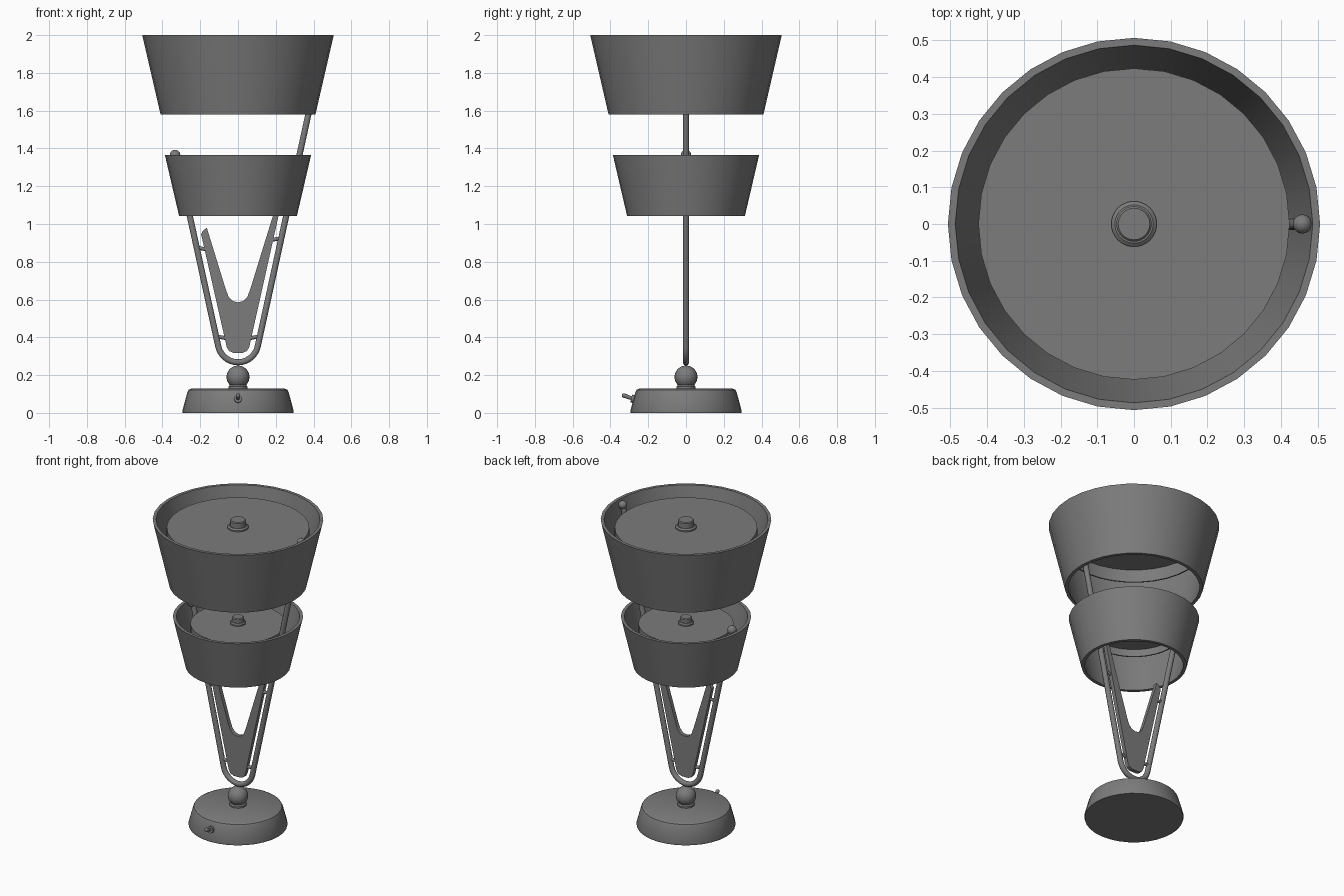
import bpy, bmesh, math
from mathutils import Vector

if "Cube" in bpy.data.objects:
    bpy.data.objects.remove(bpy.data.objects["Cube"], do_unlink=True)

# One dark grey for the whole lamp
grey = bpy.data.materials.new("dark_grey")
grey.use_nodes = True
GREY = (0.2, 0.2, 0.2, 1)
grey.diffuse_color = GREY
grey.node_tree.nodes["Principled BSDF"].inputs["Base Color"].default_value = GREY


def finish(name, bm, angle=35):
    bmesh.ops.recalc_face_normals(bm, faces=bm.faces)
    mesh = bpy.data.meshes.new(name)
    bm.to_mesh(mesh)
    bm.free()
    mesh.materials.append(grey)
    obj = bpy.data.objects.new(name, mesh)
    bpy.context.collection.objects.link(obj)
    bpy.ops.object.select_all(action='DESELECT')
    obj.select_set(True)
    bpy.context.view_layer.objects.active = obj
    bpy.ops.object.shade_smooth_by_angle(angle=math.radians(angle))
    return obj


def lathe(name, profile, sides=32, closed=False):
    """Spin an (r, z) profile round the z axis."""
    bm = bmesh.new()
    verts = [bm.verts.new((r, 0, z)) for r, z in profile]
    pairs = list(zip(verts, verts[1:])) + ([(verts[-1], verts[0])] if closed else [])
    edges = [bm.edges.new(p) for p in pairs]
    bmesh.ops.spin(bm, geom=verts + edges, cent=(0, 0, 0), axis=(0, 0, 1),
                   angle=math.tau, steps=sides)
    bmesh.ops.remove_doubles(bm, verts=bm.verts, dist=1e-4)
    return finish(name, bm)


def ball(name, centre, radius):
    bm = bmesh.new()
    bmesh.ops.create_uvsphere(bm, u_segments=20, v_segments=12, radius=radius)
    bmesh.ops.translate(bm, vec=centre, verts=bm.verts)
    return finish(name, bm)


def rod(name, a, b, r1, r2=None):
    a, b = Vector(a), Vector(b)
    bm = bmesh.new()
    bmesh.ops.create_cone(bm, cap_ends=True, segments=14, radius1=r1,
                          radius2=r1 if r2 is None else r2, depth=(b - a).length)
    bm.transform((b - a).to_track_quat('Z', 'Y').to_matrix().to_4x4())
    bmesh.ops.translate(bm, vec=(a + b) / 2, verts=bm.verts)
    return finish(name, bm)


# Base, collar and ball joint
lathe("base", [(0, 0), (0.293, 0), (0.295, 0.01), (0.268, 0.11), (0.262, 0.122),
               (0.245, 0.13), (0, 0.13)])
lathe("collar", [(0, 0.13), (0.05, 0.13), (0.05, 0.14), (0.04, 0.15), (0.04, 0.165), (0, 0.165)])
ball("ball_joint", (0, 0, 0.19), 0.061)

# Toggle switch on the front of the base
rod("switch_nut", (0, -0.255, 0.068), (0, -0.29, 0.076), 0.021)
rod("switch_lever", (0, -0.285, 0.076), (0, -0.328, 0.092), 0.009, 0.012)
ball("switch_tip", (0, -0.328, 0.092), 0.012)

# Bent tube frame: two slanted legs joined by an arc
SLOPE, ARC, ARC_Z = 0.218, 0.107, 0.375
TUBE = 0.017


def leg_x(z):
    return 0.028 + SLOPE * z


tilt = math.atan(SLOPE)
path = [(-leg_x(1.365), 1.365)]
steps = 14
for i in range(steps + 1):
    a = math.pi + tilt + (math.pi - 2 * tilt) * i / steps
    path.append((ARC * math.cos(a), ARC_Z + ARC * math.sin(a)))
path.append((leg_x(1.975), 1.975))
curve = bpy.data.curves.new("tube_path", 'CURVE')
curve.dimensions = '3D'
curve.bevel_depth, curve.bevel_resolution = TUBE, 3
curve.use_fill_caps = True
spline = curve.splines.new('POLY')
spline.points.add(len(path) - 1)
for point, (x, z) in zip(spline.points, path):
    point.co = (x, 0, z, 1)
helper = bpy.data.objects.new("tube_helper", curve)
bpy.context.collection.objects.link(helper)
tube_mesh = bpy.data.meshes.new_from_object(helper.evaluated_get(bpy.context.evaluated_depsgraph_get()))
bm = bmesh.new()
bm.from_mesh(tube_mesh)
bpy.data.objects.remove(helper)
bpy.data.meshes.remove(tube_mesh)
finish("tube_frame", bm, 45)
ball("left_tube_tip", (leg_x(1.975), 0, 1.974), 0.026)
ball("right_tube_tip", (-leg_x(1.4), 0, 1.365), 0.028)

# Flat forked plate inside the frame, one arm longer
outline = [(-0.165, 0.98), (-0.185, 0.965), (-0.195, 0.945), (-0.06, 0.35), (-0.048, 0.328),
           (-0.025, 0.318), (0.025, 0.318), (0.048, 0.328), (0.06, 0.35), (0.245, 1.18),
           (0.23, 1.19), (0.065, 0.655), (0.05, 0.615), (0.028, 0.592), (0, 0.585),
           (-0.028, 0.592), (-0.05, 0.615), (-0.065, 0.655)]
bm = bmesh.new()
face = bm.faces.new([bm.verts.new((x, -0.011, z)) for x, z in outline])
out = bmesh.ops.extrude_face_region(bm, geom=[face])
bmesh.ops.translate(bm, vec=(0, 0.026, 0),
                    verts=[g for g in out["geom"] if isinstance(g, bmesh.types.BMVert)])
finish("forked_plate", bm)

# Pins holding the plate to the tube
for name, side, z in (("lower_left_pin", 1, 0.4), ("lower_right_pin", -1, 0.4),
                      ("upper_left_pin", 1, 0.92), ("upper_right_pin", -1, 0.87)):
    x = leg_x(z)
    rod(name, (side * x, 0, z + 0.005), (side * (x - 0.055), 0, z - 0.005), 0.01)


# Shades, each with an inner diffuser cap and a finial
def shade(level, r_low, r_top, z_low, z_top, r_disc, z_disc, skirt, knob, flange):
    wall = 0.02
    lathe(level + "_shade", [(r_low, z_low), (r_top, z_top), (r_top - wall, z_top),
                             (r_low - wall, z_low)], closed=True)
    thin = 0.008
    lathe(level + "_diffuser", [(0, z_disc), (r_disc, z_disc), (r_disc, z_disc - skirt),
                                (r_disc - thin, z_disc - skirt),
                                (r_disc - thin, z_disc - thin), (0, z_disc - thin)])
    lathe(level + "_finial", [(0, z_disc), (flange, z_disc), (flange, z_disc + 0.008),
                              (knob + 0.004, z_disc + 0.016), (knob, z_disc + 0.016),
                              (knob, z_top - 0.006), (knob - 0.005, z_top), (0, z_top)])


shade("upper", 0.41, 0.507, 1.58, 2.0, 0.424, 1.947, 0.09, 0.048, 0.062)
shade("lower", 0.312, 0.387, 1.043, 1.365, 0.283, 1.32, 0.055, 0.036, 0.046)
